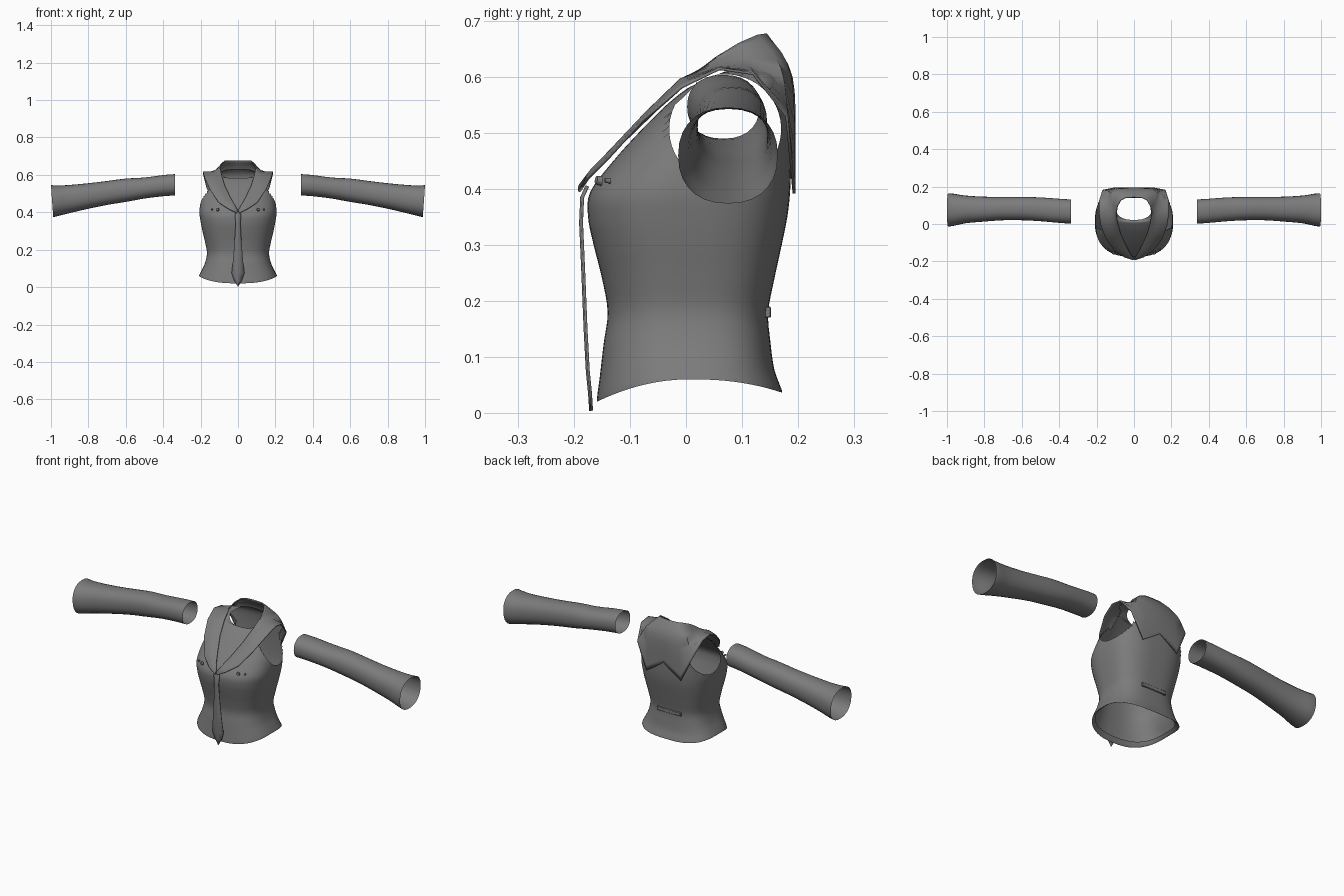
import bpy, bmesh, math
from mathutils import Vector

if "Cube" in bpy.data.objects:
    bpy.data.objects.remove(bpy.data.objects["Cube"])

cloth = bpy.data.materials.new("grey cloth")
cloth.diffuse_color = (0.2, 0.2, 0.2, 1)
cloth.use_nodes = True
cloth.node_tree.nodes["Principled BSDF"].inputs["Base Color"].default_value = cloth.diffuse_color


def finish(name, bm, thick=0, angle=40):
    me = bpy.data.meshes.new(name)
    bm.to_mesh(me)
    bm.free()
    ob = bpy.data.objects.new(name, me)
    bpy.context.collection.objects.link(ob)
    me.materials.append(cloth)
    bpy.ops.object.select_all(action='DESELECT')
    ob.select_set(True)
    bpy.context.view_layer.objects.active = ob
    bpy.ops.object.shade_smooth_by_angle(angle=math.radians(angle))
    if thick:
        mod = ob.modifiers.new("thickness", 'SOLIDIFY')
        mod.thickness = thick
        mod.offset = 0
    return ob


def smooth_rows(rows, n):
    """Catmull-Rom interpolation of number rows, n steps per span."""
    out = []
    for i in range(len(rows) - 1):
        a, b, c, d = (rows[max(0, min(len(rows) - 1, i + k))] for k in (-1, 0, 1, 2))
        for s in range(n):
            t = s / n
            out.append([q + 0.5 * t * (r - p + t * (2*p - 5*q + 4*r - e + t * (3*(q - r) + e - p)))
                        for p, q, r, e in zip(a, b, c, d)])
    return out + [list(rows[-1])]


def loft(rings, closed=True):
    bm = bmesh.new()
    vs = [[bm.verts.new(p) for p in r] for r in rings]
    n = len(vs[0])
    for a, b in zip(vs, vs[1:]):
        for j in range(n if closed else n - 1):
            k = (j + 1) % n
            bm.faces.new((a[j], a[k], b[k], b[j]))
    bmesh.ops.recalc_face_normals(bm, faces=bm.faces)
    return bm


def sgnpow(v, e):
    return math.copysign(abs(v) ** e, v)


# Shirt body: z, half width, front y, back y, front z shift, back z shift
BODY = [(0.072, 0.192, -0.145, 0.150, -0.025, -0.012),   # turned-in hem
        (0.060, 0.209, -0.159, 0.172, -0.040, -0.024),   # hem edge
        (0.085, 0.197, -0.154, 0.158, -0.020, -0.008),
        (0.125, 0.178, -0.147, 0.151, 0, 0),
        (0.180, 0.166, -0.140, 0.147, 0, 0),
        (0.240, 0.176, -0.150, 0.158, 0, 0),
        (0.300, 0.190, -0.165, 0.171, 0, 0),
        (0.350, 0.200, -0.175, 0.181, 0, 0),
        (0.395, 0.206, -0.171, 0.186, 0, 0),
        (0.450, 0.203, -0.130, 0.188, 0, 0),
        (0.500, 0.196, -0.085, 0.188, 0, 0),
        (0.550, 0.188, -0.035, 0.186, 0, 0),
        (0.590, 0.182, 0.000, 0.180, -0.012, 0),
        (0.608, 0.150, 0.012, 0.168, -0.025, 0.005),
        (0.612, 0.095, 0.022, 0.148, -0.038, 0.020)]
SEG = 72
rings = []
for z, w, yf, yb, df, db in smooth_rows(BODY, 4):
    cy, ry, ring = (yf + yb) / 2, (yb - yf) / 2, []
    for j in range(SEG):
        a = math.tau * j / SEG
        c, s = math.cos(a), math.sin(a)
        e = 2 / 2.5 if s < 0 else 2 / 2.9
        shift = (df if s < 0 else db) * abs(s) ** 1.6
        ring.append((w * sgnpow(c, e), cy + ry * sgnpow(s, e), z + shift))
    rings.append(ring)
bm = loft(rings)

# Arm holes: open an oval on each side and fit its rim
HY, HZ, RY, RZ = 0.070, 0.507, 0.100, 0.098


def in_hole(p):
    return abs(p.x) > 0.12 and ((p.y - HY) / RY) ** 2 + ((p.z - HZ) / RZ) ** 2 < 1


bmesh.ops.delete(bm, geom=[f for f in bm.faces if in_hole(f.calc_center_median())], context='FACES')
for v in bm.verts:
    if v.is_boundary and abs(v.co.x) > 0.12 and v.co.z > 0.38:
        dy, dz = (v.co.y - HY) / RY, (v.co.z - HZ) / RZ
        d = math.hypot(dy, dz)
        v.co.y, v.co.z = HY + RY * dy / d, HZ + RZ * dz / d
finish("shirt_body", bm)

# Collar: inner edge, middle, outer edge, from front tip round to centre back
COLLAR = [((0.002, -0.184, 0.412), (0.004, -0.190, 0.405), (0.006, -0.191, 0.395)),
          ((0.020, -0.158, 0.442), (0.038, -0.170, 0.432), (0.052, -0.176, 0.418)),
          ((0.040, -0.120, 0.477), (0.075, -0.136, 0.467), (0.103, -0.142, 0.452)),
          ((0.070, -0.055, 0.540), (0.115, -0.072, 0.535), (0.150, -0.078, 0.522)),
          ((0.088, 0.010, 0.598), (0.130, -0.010, 0.595), (0.177, -0.008, 0.582)),
          ((0.094, 0.055, 0.635), (0.120, 0.052, 0.617), (0.187, 0.060, 0.615)),
          ((0.088, 0.095, 0.660), (0.120, 0.110, 0.625), (0.187, 0.120, 0.606)),
          ((0.070, 0.127, 0.674), (0.125, 0.168, 0.615), (0.168, 0.180, 0.530)),
          ((0.045, 0.140, 0.676), (0.085, 0.186, 0.600), (0.105, 0.193, 0.392)),
          ((0.000, 0.143, 0.676), (0.000, 0.188, 0.600), (0.000, 0.193, 0.462))]
half = []
for i, (a, m, b) in enumerate(COLLAR):
    half.append([Vector(p) for p in smooth_rows([a, m, b], 5)])
full = half + [[Vector((-p.x, p.y, p.z)) for p in r] for r in half[-2::-1]]
finish("collar", loft(full, closed=False), 0.005, 50)

# Necktie: half width, y, z
TIE = [(0.010, -0.178, 0.405), (0.017, -0.187, 0.385), (0.013, -0.189, 0.340), (0.018, -0.185, 0.250),
       (0.026, -0.181, 0.150), (0.034, -0.177, 0.075), (0.020, -0.173, 0.035), (0.001, -0.171, 0.004)]
finish("necktie", loft([[(-w, y + 0.003, z), (0, y, z), (w, y + 0.003, z)] for w, y, z in TIE],
                       closed=False), 0.004)

# Sleeves: x, bottom z, top z, front y, back y
SLEEVE = [(0.337, 0.490, 0.604, 0.002, 0.131), (0.400, 0.486, 0.599, 0.006, 0.135),
          (0.500, 0.474, 0.586, 0.015, 0.142), (0.600, 0.456, 0.580, 0.020, 0.145),
          (0.700, 0.440, 0.567, 0.020, 0.145), (0.800, 0.420, 0.555, 0.013, 0.146),
          (0.900, 0.397, 0.546, 0.004, 0.152), (0.965, 0.381, 0.543, -0.010, 0.162),
          (0.994, 0.374, 0.546, -0.014, 0.164)]
for side, word in ((1, "left"), (-1, "right")):
    rings = []
    for x, zb, zt, yf, yb in smooth_rows(SLEEVE, 3):
        ring = []
        for j in range(28):
            a = math.tau * j / 28
            c, s = sgnpow(math.cos(a), 0.88), sgnpow(math.sin(a), 0.88)
            ring.append((side * (x + 0.006 * s * (x - 0.337) / 0.66),
                         (yf + yb) / 2 + (yb - yf) / 2 * c, (zb + zt) / 2 + (zt - zb) / 2 * s))
        rings.append(ring)
    finish(word + "_sleeve", loft(rings))

    # Chest buttons
    for k, (x, y, r) in enumerate(((0.110, -0.156, 0.009), (0.140, -0.140, 0.005))):
        bm = bmesh.new()
        bmesh.ops.create_cone(bm, cap_ends=True, segments=10, radius1=r, radius2=r * 0.8, depth=0.010)
        out = Vector((side * 0.35, -1, 0.15))
        rot = out.to_track_quat('Z', 'Y').to_matrix()
        bmesh.ops.rotate(bm, verts=bm.verts, matrix=rot)
        bmesh.ops.translate(bm, verts=bm.verts, vec=(side * x, y, 0.415))
        finish(f"{word}_button_{k + 1}", bm)

# Strap on the lower back
bm = bmesh.new()
bmesh.ops.create_cube(bm, size=1)
bmesh.ops.scale(bm, verts=bm.verts, vec=(0.145, 0.012, 0.020))
bmesh.ops.translate(bm, verts=bm.verts, vec=(0, 0.146, 0.180))
bmesh.ops.bevel(bm, geom=list(bm.edges), offset=0.002, segments=1, affect='EDGES')
finish("back_strap", bm)
